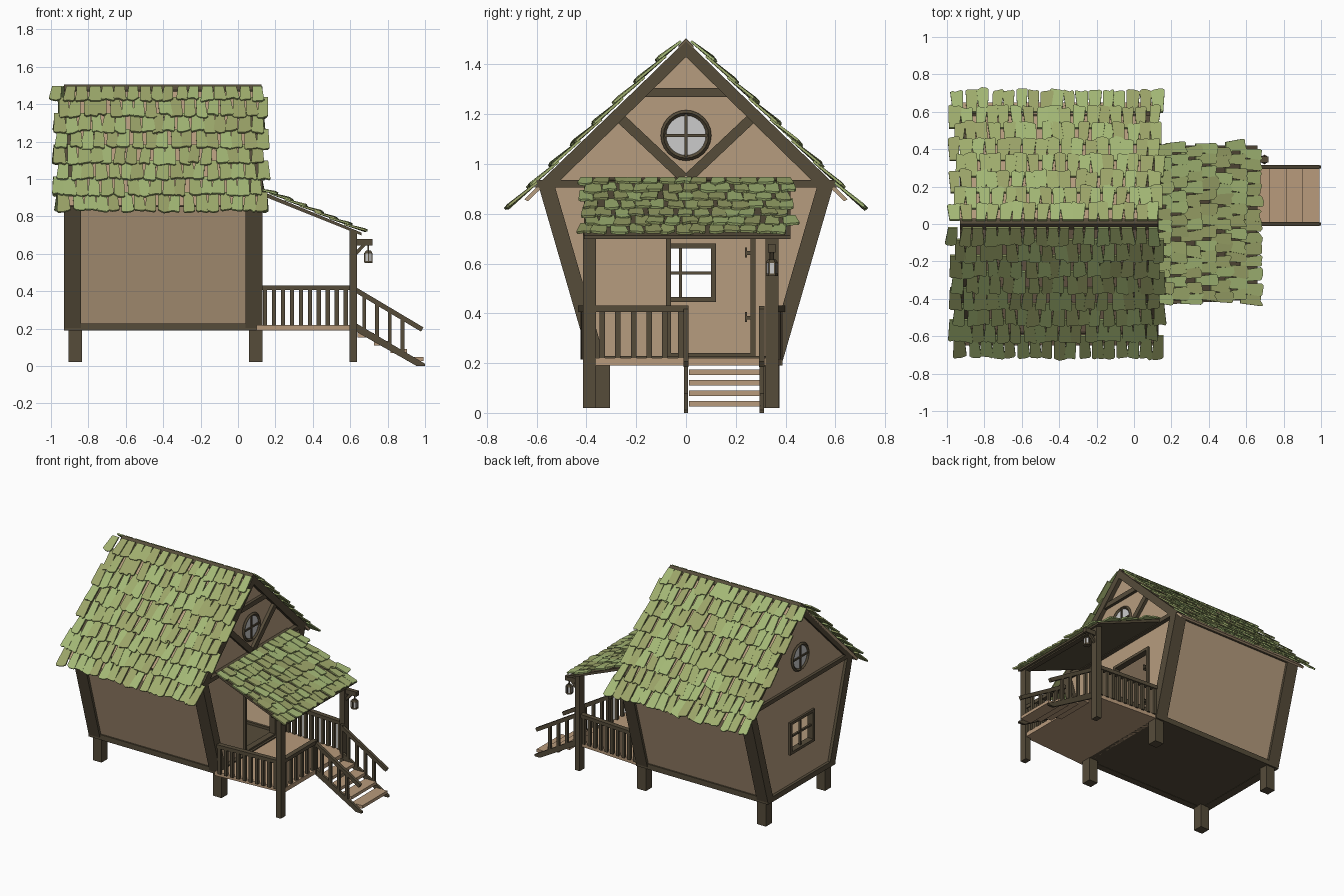
import bpy, bmesh, math, random
from mathutils import Vector as V

if "Cube" in bpy.data.objects:
    bpy.data.objects.remove(bpy.data.objects["Cube"])

random.seed(4)

def material(name, c):
    m = bpy.data.materials.new(name)
    m.diffuse_color = (*c, 1)
    m.use_nodes = True
    m.node_tree.nodes["Principled BSDF"].inputs["Base Color"].default_value = m.diffuse_color
    return m

TIMBER = material("dark_timber", (0.092, 0.072, 0.042))
WALL = material("plaster", (0.47, 0.335, 0.21))
PLANK = material("plank", (0.48, 0.325, 0.20))
MOSS = [material("shingle_" + n, c) for n, c in (
    ("a", (0.35, 0.42, 0.155)), ("b", (0.33, 0.37, 0.14)), ("c", (0.37, 0.48, 0.18)))]
GLASS = material("glass", (0.60, 0.60, 0.62))

def mesh(name, verts, faces, mats, idx=None):
    me = bpy.data.meshes.new(name)
    me.from_pydata([tuple(v) for v in verts], [], faces)
    for m in mats if isinstance(mats, list) else [mats]:
        me.materials.append(m)
    if idx:
        me.polygons.foreach_set("material_index", idx)
    bm = bmesh.new()
    bm.from_mesh(me)
    bmesh.ops.recalc_face_normals(bm, faces=bm.faces)
    bm.to_mesh(me)
    bm.free()
    ob = bpy.data.objects.new(name, me)
    bpy.context.collection.objects.link(ob)
    return ob

def loft_faces(n, o=0):
    return [tuple(range(o, o + n)), tuple(range(o + n, o + 2 * n))] + [
        (o + i, o + (i + 1) % n, o + n + (i + 1) % n, o + n + i) for i in range(n)]

def prism(name, pts, a, b, mat, axis="x"):
    """Extrude a 2D profile along x (points are y,z), y (x,z) or z (x,y)."""
    put = {"x": lambda p, k: (k, *p), "y": lambda p, k: (p[0], k, p[1]), "z": lambda p, k: (*p, k)}[axis]
    return mesh(name, [put(p, k) for k in (a, b) for p in pts], loft_faces(len(pts)), mat)

def box(name, x0, x1, y0, y1, z0, z1, mat=TIMBER):
    return prism(name, [(y0, z0), (y1, z0), (y1, z1), (y0, z1)], x0, x1, mat)

def beam(name, p, q, w, h, mat=TIMBER):
    """Rectangular bar from p to q, w wide and h deep."""
    p, q = V(p), V(q)
    d = (q - p).normalized()
    s = d.cross(V((0, 0, 1)))
    s = (s if s.length > 1e-3 else V((0, 1, 0))).normalized()
    u = s.cross(d)
    c = [s * w / 2 * i + u * h / 2 * j for i, j in ((-1, -1), (1, -1), (1, 1), (-1, 1))]
    return mesh(name, [e + k for e in (p, q) for k in c], loft_faces(4), mat)

def cylinder(name, loc, r1, r2, depth, seg, mat, axis="z"):
    bpy.ops.mesh.primitive_cone_add(vertices=seg, radius1=r1, radius2=r2, depth=depth, location=loc,
                                    rotation=(0, math.pi / 2 if axis == "x" else 0, 0))
    o = bpy.context.object
    o.name = name
    o.data.materials.append(mat)

def half(z):  # half width of the flared house at height z
    return 0.383 + (z - 0.19) * 0.29

# Stilts, corner posts and sill beams
for s in (-1, 1):
    for x0, x1 in ((-0.93, -0.84), (0.04, 0.13)):
        prism("corner_post", [(s * (half(z) - i), z) for z, i in ((0.19, 0), (0.92, 0), (0.92, 0.065), (0.19, 0.065))],
              x0, x1, TIMBER)
    for x in (-0.905, 0.06):
        box("stilt", x, x + 0.07, s * 0.34 - 0.035, s * 0.34 + 0.035, 0.02, 0.2)
    box("side_sill", -0.93, 0.13, s * 0.362 - 0.025, s * 0.362 + 0.025, 0.19, 0.228)
    beam("side_plate", (-0.93, s * 0.56, 0.91), (0.13, s * 0.56, 0.91), 0.05, 0.04)
    prism("side_wall", [(s * (half(z) - i), z) for z, i in ((0.2, 0.018), (0.92, 0.018), (0.92, 0.04), (0.2, 0.04))],
          -0.9, 0.1, WALL)
box("house_floor", -0.92, 0.12, -0.36, 0.36, 0.192, 0.21, TIMBER)

# End walls, each with a rectangular opening
def end_wall(name, x0, x1, y0, y1, z0, z1):
    b, t = 0.2, 0.93
    B, T = half(b) - 0.02, half(t) - 0.02
    prism(name + "_left", [(-B, b), (y0, b), (y0, t), (-T, t)], x0, x1, WALL)
    prism(name + "_right", [(y1, b), (B, b), (T, t), (y1, t)], x0, x1, WALL)
    box(name + "_below", x0, x1, y0, y1, b, z0, WALL)
    box(name + "_above", x0, x1, y0, y1, z1, t, WALL)

def opening_frame(name, x0, x1, y0, y1, z0, z1, w):
    for y in (y0, y1 - w):
        box(name + "_jamb", x0, x1, y, y + w, z0, z1)
    for z in (z0, z1 - w):
        box(name + "_rail", x0, x1, y0 + w, y1 - w, z, z + w)

end_wall("porch_wall", 0.08, 0.1, -0.07, 0.265, 0.225, 0.78)
opening_frame("door_frame", 0.07, 0.115, -0.08, 0.28, 0.22, 0.79, 0.02)
for z in (0.365, 0.625):
    box("door_hinge", 0.09, 0.12, 0.237, 0.262, z + 0.01, z + 0.025)
    box("door_hinge_pin", 0.1, 0.12, 0.237, 0.245, z, z + 0.04)
end_wall("back_wall", -0.91, -0.89, -0.15, 0.11, 0.455, 0.67)
opening_frame("back_window", -0.925, -0.88, -0.16, 0.12, 0.445, 0.68, 0.02)
box("back_mullion", -0.91, -0.895, -0.028, -0.016, 0.455, 0.67)
box("back_glazing_bar", -0.91, -0.895, -0.15, 0.11, 0.557, 0.569)

# Gables: panel, tie beam, rafters, round window
for name, face, s in (("front", 0.1, 1), ("back", -0.91, -1)):
    out = face + 0.03 * s if s > 0 else -0.93
    lo, hi = sorted((face - 0.04 * s, out))
    prism(name + "_gable", [(-0.56, 0.92), (0.56, 0.92), (0, 1.465)], face, face - 0.02 * s, WALL)
    box(name + "_tie_beam", lo, hi, -0.6, 0.6, 0.905, 0.935)
    box(name + "_sill", lo, hi, -0.36, 0.36, 0.19, 0.228)
    for k in (-1, 1):
        prism(name + "_rafter", [(0, 1.495), (k * 0.61, 0.905), (k * 0.535, 0.905), (0, 1.43)], lo, hi, TIMBER)
    bpy.ops.mesh.primitive_torus_add(location=(face + 0.008 * s, 0, 1.115), rotation=(0, math.pi / 2, 0), major_radius=0.091,
                                     minor_radius=0.011, major_segments=24, minor_segments=4)
    bpy.context.object.name = name + "_round_window_frame"
    bpy.context.object.data.materials.append(TIMBER)
    cylinder(name + "_round_glass", (face, 0, 1.115), 0.09, 0.09, 0.012, 24, GLASS, "x")
    x0, x1 = sorted((face, face + 0.014 * s))
    box(name + "_round_bar_v", x0, x1, -0.006, 0.006, 1.025, 1.205)
    box(name + "_round_bar_h", x0, x1, -0.09, 0.09, 1.109, 1.121)
box("collar_beam", 0.085, 0.122, -0.18, 0.18, 1.27, 1.305)
for k in (-1, 1):
    beam("gable_brace", (0.108, k * 0.27, 1.19), (0.108, k * 0.01, 0.945), 0.028, 0.04)

# Shingled roofs
def shingles(name, origin, across, down, rows, cols, width, length):
    """Lay overlapping ragged shingles over a slope."""
    o, a, d = V(origin), V(across), V(down).normalized()
    n = a.cross(d).normalized()
    n = n if n.z > 0 else -n
    verts, faces, idx = [], [], []
    pitch, step = width / cols, length / rows
    R = random.uniform
    for r in range(rows):
        shift = (0.2 if r % 2 else -0.2) + R(-0.1, 0.1)
        for c in range(cols):
            u = (c + 0.5 + shift) * pitch + R(-0.006, 0.006)
            w, v0 = pitch * R(0.44, 0.56), max(0, r * step - 0.035)
            v1 = (r + 1) * step + R(-0.012, 0.006)
            skew, tilt, notch = R(-0.012, 0.012), R(-0.2, 0.2), R(-0.012, 0.01)
            outline = [(u - w * 0.78, v0), (u + w * 0.78, v0), (u + w + skew, v1 - 0.01 + w * tilt),
                       (u + w * R(0.6, 0.85) + skew, v1 + w * tilt), (u + w * R(-0.3, 0.3) + skew, v1 + notch),
                       (u - w * R(0.6, 0.9) + skew, v1 - w * tilt), (u - w + skew, v1 - 0.01 - w * tilt)]
            k = len(verts)
            lift, roll = R(0.009, 0.017), R(-0.08, 0.08)
            for t in (0, 0.01):
                verts += [o + a * p + d * q + n * (t + (0.001 if i < 2 else lift + roll * (p - u)))
                          for i, (p, q) in enumerate(outline)]
            faces += loft_faces(7, k)
            idx += [random.randrange(3)] * 9
    mesh(name, verts, faces, MOSS, idx)

for k, name in ((-1, "front"), (1, "back")):
    prism(name + "_roof_deck", [(0, 1.497), (k * 0.65, 0.858), (k * 0.635, 0.85), (0, 1.474)], -0.93, 0.125, WALL)
    prism(name + "_ridge_board", [(0, 1.506), (k * 0.03, 1.476), (k * 0.03, 1.45), (0, 1.48)], -0.93, 0.125, TIMBER)
    shingles(name + "_roof_shingles", (-0.98, k * 0.016, 1.489), (1, 0, 0), (0, k * 0.70, -0.688), 8, 17, 1.13, 0.965)
prism("porch_roof_deck", [(0.1, 0.945), (0.66, 0.713), (0.66, 0.698), (0.1, 0.922)], -0.41, 0.42, TIMBER, "y")
shingles("porch_roof_shingles", (0.12, -0.42, 0.938), (0, 1, 0), (0.56, 0, -0.233), 7, 13, 0.85, 0.605)

# Porch deck, posts and railings
PL, PR = -0.388, 0.345
prism("porch_floor", [(0.1, -0.41), (0.63, -0.375), (0.63, 0.345), (0.1, 0.38)], 0.19, 0.22, PLANK, "z")
for y in (PL, PR):
    box("porch_post", 0.595, 0.635, y - 0.026, y + 0.026, 0.02, 0.725)
box("porch_header", 0.597, 0.633, PL, PR, 0.70, 0.722)

def railing(name, p, q, count):
    p, q = V(p), V(q)
    z = V((0, 0, 1))
    beam(name + "_top_rail", p + z * 0.418, q + z * 0.418, 0.035, 0.026)
    for i in range(count):
        b = p.lerp(q, (i + 0.5) / count)
        beam(name + "_baluster", b + z * 0.215, b + z * 0.41, 0.022, 0.022)

railing("left_railing", (0.12, -0.415, 0), (0.6, PL, 0), 10)
railing("right_railing", (0.12, 0.38, 0), (0.6, PR, 0), 10)
railing("front_railing", (0.615, PL + 0.02, 0), (0.615, 0.01, 0), 6)

# Stairs with stringers and sloping handrails
for i in range(4):
    x, z = 0.64 + i * 0.088, 0.165 - i * 0.0425
    box("stair_tread", x, x + 0.088, 0.012, 0.298, z - 0.012, z + 0.01, PLANK)
for y in (0.0, 0.305):
    prism("stringer", [(0.62, 0.19), (0.62, 0.235), (1.0, 0.012), (1.0, 0), (0.955, 0)], y - 0.009, y + 0.009, TIMBER, "y")
    beam("newel_post", (0.625, y, 0.19), (0.625, y, 0.43), 0.022, 0.022)
    beam("handrail", (0.62, y, 0.412), (0.985, y, 0.195), 0.022, 0.026)
    for i in range(4):
        x = 0.675 + i * 0.068
        beam("stair_baluster", (x, y, 0.2 - (x - 0.62) * 0.585), (x, y, 0.405 - (x - 0.62) * 0.585), 0.018, 0.02)

# Lantern on its bracket
box("lantern_bracket", 0.62, 0.72, 0.33, 0.36, 0.645, 0.678)
beam("bracket_brace", (0.63, PR, 0.6), (0.675, PR, 0.65), 0.018, 0.018)
beam("lantern_hook", (0.697, PR, 0.605), (0.697, PR, 0.65), 0.008, 0.008)
cylinder("lantern_cap", (0.697, PR, 0.609), 0.026, 0.016, 0.014, 6, TIMBER)
cylinder("lantern_glass", (0.697, PR, 0.58), 0.021, 0.021, 0.044, 6, GLASS)
cylinder("lantern_base", (0.697, PR, 0.556), 0.025, 0.025, 0.01, 6, TIMBER)
for i in range(6):
    t = i * math.pi / 3
    x, y = 0.697 + 0.022 * math.sin(t), PR + 0.022 * math.cos(t)
    beam("lantern_bar", (x, y, 0.555), (x, y, 0.605), 0.006, 0.006)
